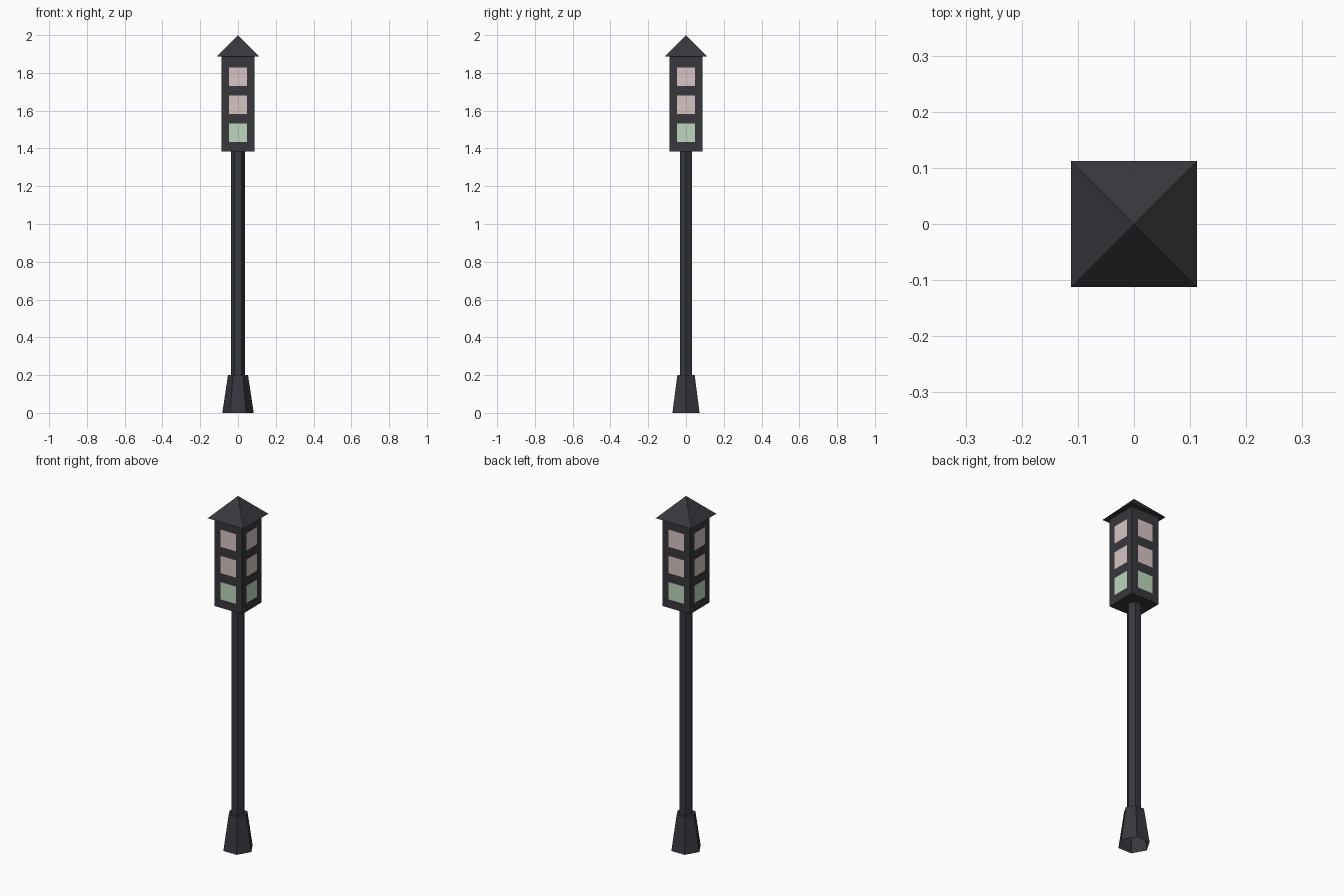
import bpy, bmesh, math
from mathutils import Matrix, Vector

if "Cube" in bpy.data.objects:
    bpy.data.objects.remove(bpy.data.objects["Cube"])


def srgb(r, g, b):
    return [((c / 255 + 0.055) / 1.055) ** 2.4 for c in (r, g, b)] + [1.0]


def material(name, rgb):
    m = bpy.data.materials.new(name)
    m.diffuse_color = srgb(*rgb)
    m.use_nodes = True
    m.node_tree.nodes["Principled BSDF"].inputs["Base Color"].default_value = m.diffuse_color
    return m


iron = material("dark iron", (54, 56, 62))
casing = material("charcoal casing", (56, 56, 61))
pink = material("pale pink glass", (215, 197, 195))
green = material("pale green glass", (190, 214, 190))


def finish(bm, name, mats):
    bmesh.ops.remove_doubles(bm, verts=bm.verts, dist=1e-5)
    bmesh.ops.recalc_face_normals(bm, faces=bm.faces)
    me = bpy.data.meshes.new(name)
    bm.to_mesh(me)
    bm.free()
    ob = bpy.data.objects.new(name, me)
    for m in mats:
        me.materials.append(m)
    bpy.context.collection.objects.link(ob)
    return ob


def frustum(name, sides, r1, r2, z1, z2, mat, turn=0.0, open_bottom=False):
    bm = bmesh.new()
    mtx = Matrix.Translation((0, 0, (z1 + z2) / 2)) @ Matrix.Rotation(turn, 4, 'Z')
    bmesh.ops.create_cone(bm, cap_ends=True, segments=sides, radius1=r1,
                          radius2=r2, depth=z2 - z1, matrix=mtx)
    if open_bottom:
        low = [f for f in bm.faces if all(v.co.z < z1 + 1e-4 for v in f.verts)]
        bmesh.ops.delete(bm, geom=low, context='FACES_ONLY')
    return finish(bm, name, [mat])


# Six-sided foot and pole, corners pointing along x
HEX = math.radians(30)
frustum("foot", 6, 0.083, 0.053, 0.0, 0.2, iron, HEX, open_bottom=True)
frustum("pole", 6, 0.037, 0.037, 0.2, 1.39, iron, HEX)

# Lamp housing: each wall is a grid whose inner cells are the windows
W, H = 0.087, 0.048
xs = [-W, -H, H, W]
zs = [1.385, 1.433, 1.531, 1.582, 1.68, 1.731, 1.829, 1.886]
bm = bmesh.new()
for side in range(4):
    rot = Matrix.Rotation(side * math.pi / 2, 3, 'Z')
    for i in range(3):
        for j in range(7):
            corners = [(xs[i], zs[j]), (xs[i + 1], zs[j]),
                       (xs[i + 1], zs[j + 1]), (xs[i], zs[j + 1])]
            f = bm.faces.new([bm.verts.new(rot @ Vector((x, -W, z))) for x, z in corners])
            if i == 1 and j % 2:
                f.material_index = 2 if j == 1 else 1
bmesh.ops.remove_doubles(bm, verts=bm.verts, dist=1e-5)
for z in (zs[0], zs[-1]):
    rim = [e for e in bm.edges if all(abs(v.co.z - z) < 1e-4 for v in e.verts)]
    bmesh.ops.contextual_create(bm, geom=rim)
for f in bm.faces:
    if abs(f.normal.z) > 0.9:
        f.material_index = 0
finish(bm, "lamp_housing", [casing, pink, green])

# Pyramid roof with overhanging eaves
frustum("roof", 4, 0.112 * math.sqrt(2), 0.0, 1.886, 2.0, casing, math.radians(45))
